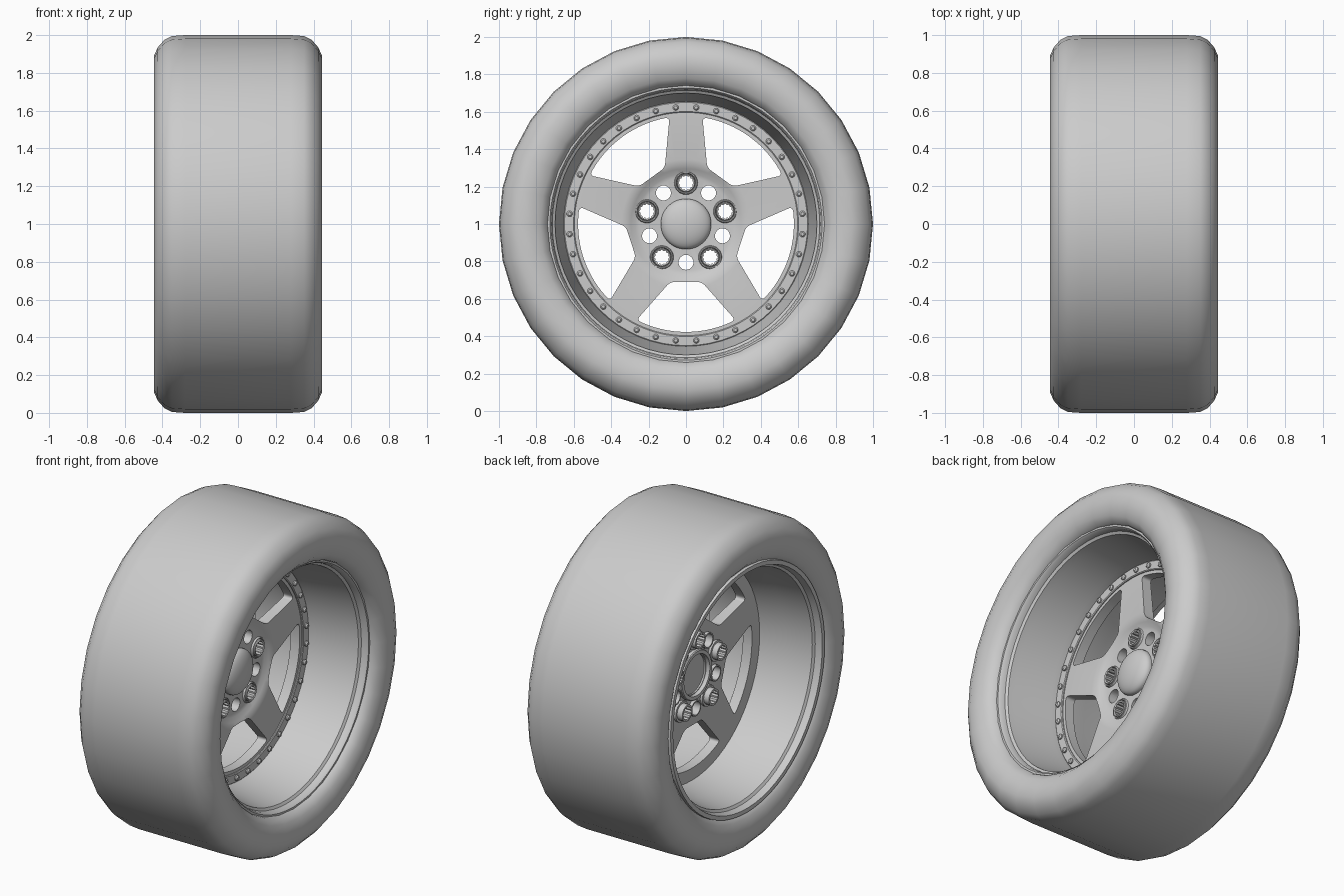
import bpy, bmesh
from math import sin, cos, pi, radians

if "Cube" in bpy.data.objects:
    bpy.data.objects.remove(bpy.data.objects["Cube"])

TAU = 2 * pi


def finish(name, bm, smooth=35):
    bmesh.ops.recalc_face_normals(bm, faces=bm.faces)
    me = bpy.data.meshes.new(name)
    bm.to_mesh(me)
    bm.free()
    ob = bpy.data.objects.new(name, me)
    ob.location.z = 1          # axle height
    bpy.context.collection.objects.link(ob)
    if smooth:
        shade(ob, smooth)
    return ob


def shade(ob, angle):
    bpy.ops.object.select_all(action='DESELECT')
    ob.select_set(True)
    bpy.context.view_layer.objects.active = ob
    bpy.ops.object.shade_smooth_by_angle(angle=radians(angle))


def lathe(bm, profile, n, cy=0, cz=0, closed=True, star=None):
    """Revolve (x, radius) points about an x-parallel axis; star = (inner radius limit, depth)."""
    rings = []
    for x, r in profile:
        ring = []
        for i in range(n):
            a = TAU * i / n
            rr = r - star[1] if star and i % 2 and r < star[0] else r
            ring.append(bm.verts.new((x, cy + rr * sin(a), cz + rr * cos(a))))
        rings.append(ring)
    pairs = list(zip(rings, rings[1:]))
    if closed:
        pairs.append((rings[-1], rings[0]))
    else:
        for ring in (rings[0], rings[-1]):
            bm.faces.new(ring)
    for p, q in pairs:
        for i in range(n):
            j = (i + 1) % n
            bm.faces.new((p[i], p[j], q[j], q[i]))


def prism(bm, pts, x0, x1):
    """Extrude a (y, z) outline along x and return its long edges."""
    a = [bm.verts.new((x0, y, z)) for y, z in pts]
    b = [bm.verts.new((x1, y, z)) for y, z in pts]
    bm.faces.new(a)
    bm.faces.new(b[::-1])
    n = len(pts)
    for i in range(n):
        bm.faces.new((a[i], b[i], b[(i + 1) % n], a[(i + 1) % n]))
    return [bm.edges.get((a[i], b[i])) for i in range(n)]


def polar(r, a):
    return r * sin(a), r * cos(a)


# Tyre: low-sided outside, rounded shoulders
half = [(0.36, 0.735), (0.395, 0.745), (0.425, 0.78), (0.44, 0.83), (0.445, 0.89),
        (0.425, 0.935), (0.39, 0.975), (0.35, 0.995), (0.28, 1.0)]
bm = bmesh.new()
lathe(bm, half + [(-x, r) for x, r in half[::-1]], 32)
finish("tyre", bm, 50)

# Rim barrel with front and rear lips
bm = bmesh.new()
lathe(bm, [(0.0, 0.65), (0.06, 0.66), (0.17, 0.675), (0.29, 0.695), (0.33, 0.70), (0.34, 0.715),
           (0.37, 0.72), (0.38, 0.728), (0.38, 0.745), (0.34, 0.755),
           (-0.37, 0.755), (-0.42, 0.75), (-0.42, 0.725), (-0.38, 0.715), (-0.37, 0.70),
           (-0.2, 0.68), (-0.03, 0.65)], 64)
finish("rim_barrel", bm)

# Clamp ring that carries the rivets
bm = bmesh.new()
lathe(bm, [(-0.045, 0.655), (0.022, 0.655), (0.026, 0.65), (0.026, 0.602), (0.022, 0.597),
           (-0.045, 0.597)], 64)
finish("clamp_ring", bm)

# Rivets
bm = bmesh.new()
for i in range(36):
    y, z = polar(0.625, TAU * (i + 0.5) / 36)
    lathe(bm, [(0.02, 0.016), (0.034, 0.016), (0.041, 0.009)], 10, y, z, closed=False)
finish("rivets", bm)

# Spoke disc with dished hub
bm = bmesh.new()
lathe(bm, [(-0.015, 0.12), (-0.015, 0.25), (-0.010, 0.27), (0.004, 0.295), (0.014, 0.315),
           (0.019, 0.345), (0.016, 0.605), (-0.045, 0.605), (-0.05, 0.32), (-0.05, 0.12)], 80)
disc = finish("spoke_disc", bm, 0)

# Cutters: spoke windows, bolt holes and lightening holes
bm = bmesh.new()
for k in range(5):
    aw = TAU * (k + 0.5) / 5
    outline = [(0.085, 0.31)]
    outline += [polar(0.577, 0.475 - 0.95 * i / 16) for i in range(17)]
    outline += [(-0.085, 0.31)]
    ca, sa = cos(aw), sin(aw)
    pts = [(v * ca + u * sa, u * ca - v * sa) for v, u in outline]
    edges = prism(bm, pts, -0.2, 0.2)
    bmesh.ops.bevel(bm, geom=[edges[0], edges[1], edges[17], edges[18]], offset=0.022,
                    offset_type='OFFSET', segments=4, profile=0.5, affect='EDGES')
    for radius, dist, a in ((0.04, 0.205, aw), (0.056, 0.22, TAU * k / 5)):
        y, z = polar(dist, a)
        prism(bm, [(y + radius * sin(TAU * i / 24), z + radius * cos(TAU * i / 24))
                   for i in range(24)], -0.2, 0.2)
cutter = finish("window_cutter", bm, 0)
cutter.hide_render = True
mod = disc.modifiers.new("windows", 'BOOLEAN')
mod.object = cutter
mod.solver = 'EXACT'
bpy.context.view_layer.objects.active = disc
disc.select_set(True)
bpy.ops.object.modifier_apply(modifier=mod.name)
bpy.data.objects.remove(cutter)
shade(disc, 30)

# Bolt seats, splined hollow lug nuts and tubes behind the small holes
seats, nuts, tubes = bmesh.new(), bmesh.new(), bmesh.new()
for k in range(5):
    y, z = polar(0.22, TAU * k / 5)
    lathe(seats, [(-0.065, 0.05), (-0.012, 0.05), (-0.004, 0.054), (-0.004, 0.059),
                  (-0.012, 0.063), (-0.065, 0.063)], 24, y, z)
    lathe(nuts, [(-0.10, 0.041), (0.0, 0.041), (0.004, 0.046), (0.0, 0.05), (-0.10, 0.05)],
          24, y, z, star=(0.045, 0.006))
    y, z = polar(0.205, TAU * (k + 0.5) / 5)
    lathe(tubes, [(-0.07, 0.04), (-0.017, 0.04), (-0.017, 0.048), (-0.07, 0.048)], 24, y, z)
finish("bolt_seats", seats)
finish("lug_nuts", nuts, 25)
finish("hole_tubes", tubes)

# Hub bore behind the disc
bm = bmesh.new()
lathe(bm, [(-0.075, 0.125), (-0.02, 0.125), (-0.02, 0.15), (-0.07, 0.15), (-0.075, 0.145)], 48)
finish("hub_bore", bm)

# Domed centre cap
bm = bmesh.new()
dome = [(-0.005 + 0.055 * sin(a), 0.135 * cos(a)) for a in [pi / 2 * i / 9 for i in range(9)]]
lathe(bm, [(-0.04, 0.135)] + dome + [(0.05, 0.004)], 48, closed=False)
finish("centre_cap", bm)
